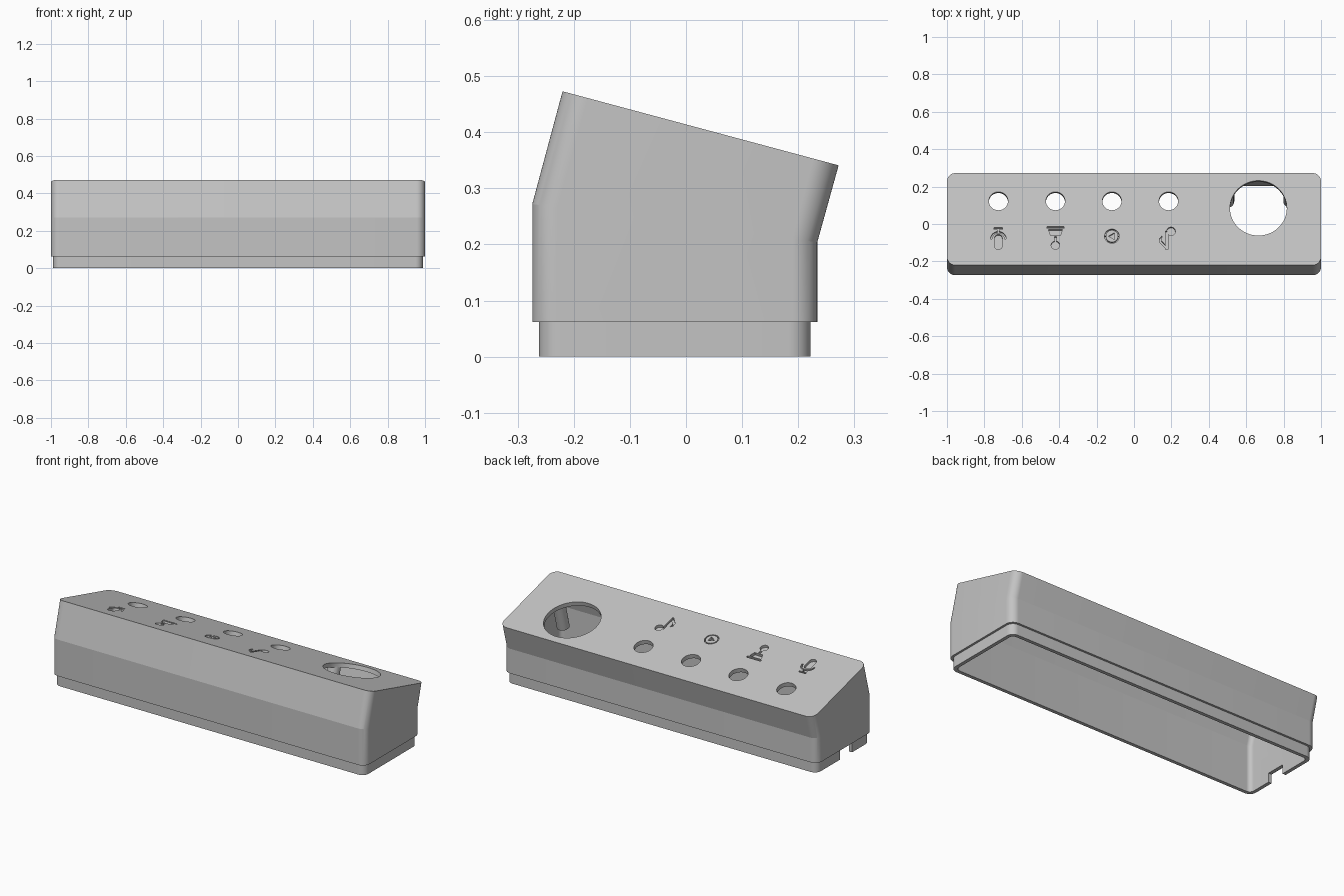
import bpy, bmesh, math
from mathutils import Matrix, Vector

cube = bpy.data.objects.get("Cube")
if cube:
    bpy.data.objects.remove(cube, do_unlink=True)

grey = bpy.data.materials.new("light grey plastic")
grey.use_nodes = True
COLOUR = (0.55, 0.55, 0.55, 1)
grey.diffuse_color = COLOUR
grey.node_tree.nodes["Principled BSDF"].inputs["Base Color"].default_value = COLOUR

TILT = math.radians(15)
# Frame of the sloping top panel: u along x, v up the slope to the back, w outward
PANEL = Matrix.Translation((0, 0, 0.414)) @ Matrix.Rotation(-TILT, 4, 'X')


def finish(name, bm):
    bmesh.ops.recalc_face_normals(bm, faces=bm.faces)
    mesh = bpy.data.meshes.new(name)
    bm.to_mesh(mesh)
    bm.free()
    mesh.materials.append(grey)
    obj = bpy.data.objects.new(name, mesh)
    bpy.context.collection.objects.link(obj)
    return obj


def ring(hx, front, back, r, seg=12):
    """Rounded rectangle whose front and back edges are given as (y, z)."""
    (y0, z0), (y1, z1) = front, back
    pts = []
    for k, (cx, cy) in enumerate([(hx - r, y1 - r), (r - hx, y1 - r),
                                  (r - hx, y0 + r), (hx - r, y0 + r)]):
        for i in range(seg + 1):
            a = math.pi / 2 * (k + i / seg)
            x, y = cx + r * math.cos(a), cy + r * math.sin(a)
            pts.append((x, y, z0 + (z1 - z0) * (y - y0) / (y1 - y0)))
    return pts


def prism(name, outline, low, high, frame=PANEL):
    """Extrude a flat outline between two heights in the given frame."""
    bm = bmesh.new()
    n = len(outline)
    lo, hi = [[bm.verts.new(frame @ Vector((u, v, w))) for u, v in outline]
              for w in (low, high)]
    bm.faces.new(lo)
    bm.faces.new(hi)
    for i in range(n):
        j = (i + 1) % n
        bm.faces.new((lo[i], lo[j], hi[j], hi[i]))
    return finish(name, bm)


def arc(u, v, r, start=0, end=360, n=24):
    span = n if end - start == 360 else n + 1
    return [(u + r * math.cos(t), v + r * math.sin(t)) for t in
            (math.radians(start + (end - start) * i / n) for i in range(span))]


def band(u, v, r, width, start, end):
    return arc(u, v, r, start, end) + arc(u, v, r - width, start, end)[::-1]


def box(u, v, w, h):
    return [(u - w / 2, v - h / 2), (u + w / 2, v - h / 2),
            (u + w / 2, v + h / 2), (u - w / 2, v + h / 2)]


def boolean(target, other, operation='DIFFERENCE'):
    mod = target.modifiers.new(operation, 'BOOLEAN')
    mod.operation, mod.object, mod.solver = operation, other, 'EXACT'
    bpy.context.view_layer.objects.active = target
    bpy.ops.object.modifier_apply(modifier=mod.name)
    bpy.data.objects.remove(other, do_unlink=True)


# Hollow housing, lofted from the inner ceiling down around the rim and up the outside
stations = [
    ring(0.968, (-0.195, 0.440), (0.2345, 0.326), 0.025),
    ring(0.968, (-0.242, 0.268), (0.202, 0.208), 0.025),
    ring(0.968, (-0.242, 0), (0.202, 0), 0.025),
    ring(0.988, (-0.262, 0), (0.222, 0), 0.04),
    ring(0.988, (-0.262, 0.062), (0.222, 0.062), 0.04),
    ring(1.0, (-0.274, 0.062), (0.234, 0.062), 0.045),
    ring(1.0, (-0.274, 0.272), (0.234, 0.204), 0.045),
    ring(1.0, (-0.22, 0.473), (0.272, 0.341), 0.045),
]
bm = bmesh.new()
loops = [[bm.verts.new(p) for p in s] for s in stations]
for a, b in zip(loops, loops[1:]):
    for i in range(len(a)):
        j = (i + 1) % len(a)
        bm.faces.new((a[i], a[j], b[j], b[i]))
bm.faces.new(loops[0])
bm.faces.new(loops[-1])
housing = finish("housing", bm)

# Button holes and the large speaker opening
SPEAKER_U, SPEAKER_V = 0.665, 0.088
COLUMNS = [-0.725, -0.42, -0.118, 0.185]
for u in COLUMNS:
    boolean(housing, prism("button_cutter", arc(u, 0.127, 0.051, n=40), -0.06, 0.05))
boolean(housing, prism("speaker_cutter", arc(SPEAKER_U, SPEAKER_V, 0.152, n=64), -0.06, 0.05))

# Cable notch in the rim of the right end
boolean(housing, prism("notch_cutter", box(-0.98, -0.045, 0.08, 0.11), -0.05, 0.052, Matrix()))

# Engraved symbols, drawn in panel coordinates
mic, stamp, play, note = COLUMNS
symbols = [
    # microphone
    box(mic, -0.025, 0.045, 0.009),
    box(mic, -0.036, 0.009, 0.014),
    band(mic, -0.083, 0.042, 0.009, 0, 180),
    arc(mic, -0.079, 0.021, 0, 180) + arc(mic, -0.12, 0.021, 180, 360),
    # joystick
    box(stamp, -0.02, 0.092, 0.011),
    [(stamp - 0.037, -0.031), (stamp + 0.037, -0.031),
     (stamp + 0.026, -0.064), (stamp - 0.026, -0.064)],
    box(stamp, -0.085, 0.012, 0.03),
    arc(stamp, -0.117, 0.023),
    # play sign in a ring
    band(play, -0.067, 0.039, 0.006, 0, 180),
    band(play, -0.067, 0.039, 0.006, 180, 360),
    [(play - 0.019, -0.067), (play + 0.013, -0.049), (play + 0.013, -0.085)],
    # musical note
    arc(note + 0.013, -0.04, 0.023),
    box(note - 0.01, -0.09, 0.011, 0.1),
    [(note - 0.012, -0.139), (note - 0.012, -0.122), (note - 0.038, -0.093),
     (note - 0.036, -0.067), (note - 0.048, -0.08), (note - 0.046, -0.104)],
]
for outline in symbols:
    boolean(housing, prism("symbol_cutter", outline, -0.016, 0.03))

# Hollow screw posts hanging under the panel around the speaker opening
posts = []
for du in (-0.163, 0.168):
    for dv in (-0.115, 0.085):
        u, v = SPEAKER_U + du, SPEAKER_V + dv
        post = prism("speaker_post", arc(u, v, 0.034), -0.18, -0.02)
        boolean(post, prism("bore_cutter", arc(u, v, 0.014), -0.2, -0.08))
        # Clear the speaker opening through the panel thickness
        boolean(post, prism("clear_cutter", arc(SPEAKER_U, SPEAKER_V, 0.152, n=64), -0.0255, 0.02))
        posts.append(post)

for obj in [housing] + posts:
    bpy.ops.object.select_all(action='DESELECT')
    obj.select_set(True)
    bpy.context.view_layer.objects.active = obj
    bpy.ops.object.shade_smooth_by_angle(angle=math.radians(10 if obj is housing else 30))
